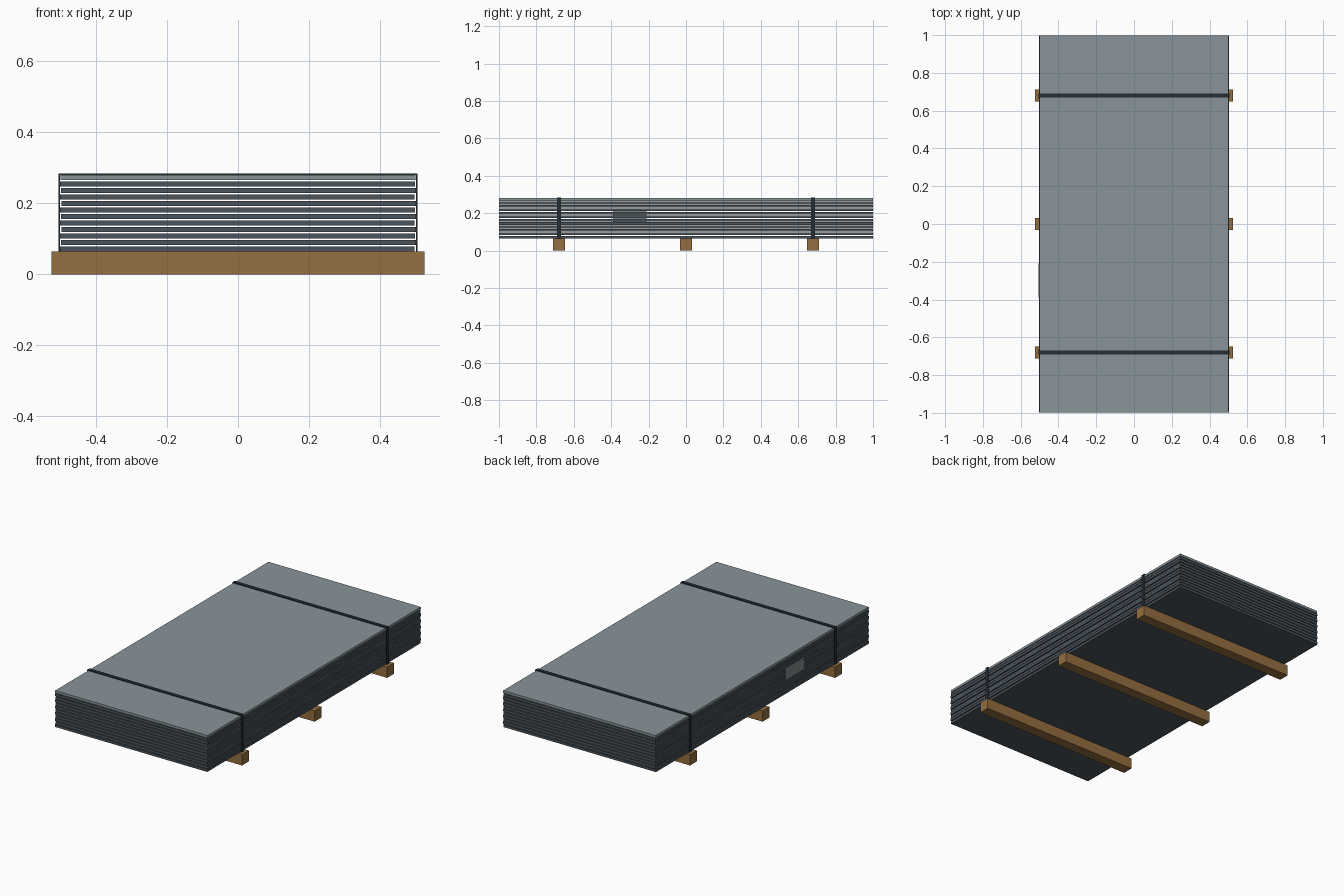
import bpy

if "Cube" in bpy.data.objects:
    bpy.data.objects.remove(bpy.data.objects["Cube"])

def material(name, rgb):
    lin = [((c / 255 + 0.055) / 1.055) ** 2.4 for c in rgb]
    m = bpy.data.materials.new(name)
    m.diffuse_color = (*lin, 1)
    m.use_nodes = True
    m.node_tree.nodes["Principled BSDF"].inputs["Base Color"].default_value = m.diffuse_color
    return m

top_steel = material("light steel", (136, 149, 154))
steel = material("dark steel", (75, 85, 93))
wood = material("timber", (148, 110, 64))
band = material("strap black", (35, 44, 52))
card = material("tag grey", (130, 138, 140))

def box(name, lo, hi, mat):
    bpy.ops.mesh.primitive_cube_add(size=1, location=[(a + b) / 2 for a, b in zip(lo, hi)])
    o = bpy.context.object
    o.name = name
    o.scale = [b - a for a, b in zip(lo, hi)]
    bpy.ops.object.transform_apply(location=False, rotation=False, scale=True)
    o.data.materials.append(mat)
    return o

BASE, TOP = 0.064, 0.280
COUNT, GAP = 12, 0.004

# timber bearers and the straps above the outer two
for i, y in enumerate((-0.68, 0, 0.68)):
    box(f"bearer_{i + 1}", (-0.525, y - 0.032, 0), (0.525, y + 0.032, BASE), wood)
    if y:
        a, b = y - 0.011, y + 0.011
        box(f"strap_top_{i + 1}", (-0.506, a, TOP), (0.506, b, TOP + 0.004), band)
        for side, s in (("left", -1), ("right", 1)):
            x0, x1 = sorted((s * 0.502, s * 0.506))
            box(f"strap_{side}_{i + 1}", (x0, a, BASE), (x1, b, TOP + 0.004), band)

# stacked sheets, slightly shifted sideways, with thin gaps
pitch = (TOP - BASE + GAP) / COUNT
for i in range(COUNT):
    last = i == COUNT - 1
    dx = 0 if last else (-0.002, 0.0015, -0.001, 0.002)[i % 4]
    z = BASE + i * pitch
    box(f"sheet_{i + 1}", (-0.5 + dx, -0.999, z), (0.5 + dx, 0.999, z + pitch - GAP),
        top_steel if last else steel)

# blank tag on the left side
box("tag", (-0.505, -0.39, 0.15), (-0.501, -0.21, 0.218), card)
